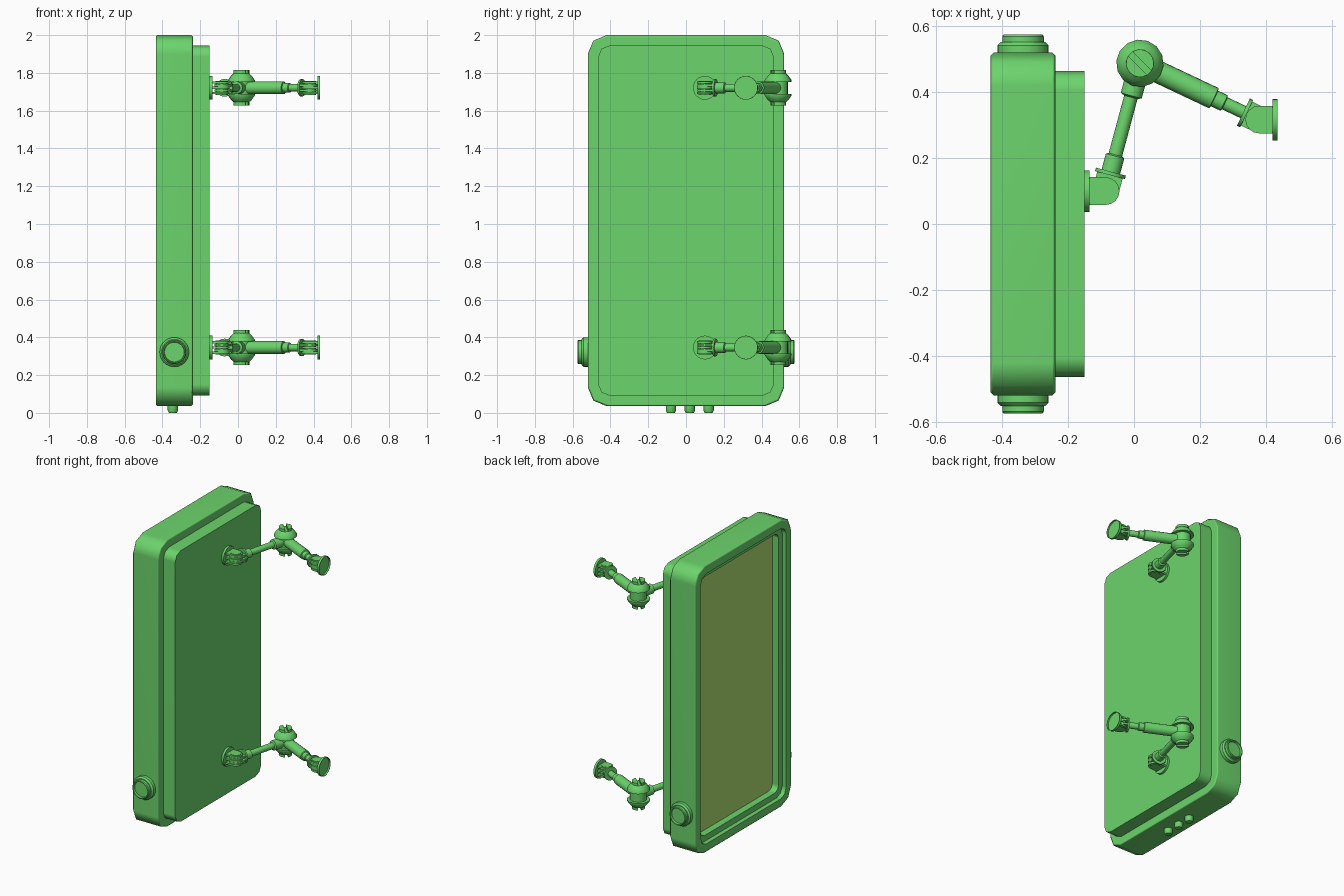
import bpy, bmesh
from math import radians, sin, cos, pi, asin
from mathutils import Vector

cube = bpy.data.objects.get("Cube")
if cube:
    bpy.data.objects.remove(cube, do_unlink=True)


def material(name, color):
    m = bpy.data.materials.new(name)
    m.use_nodes = True
    m.diffuse_color = color
    m.node_tree.nodes["Principled BSDF"].inputs["Base Color"].default_value = color
    return m


GREEN = material("green casing", (0.15, 0.66, 0.15, 1))
OLIVE = material("olive screen", (0.44, 0.76, 0.17, 1))
ARM_HEIGHTS = (0.346, 1.721)


def finish(name, bm, heights=(0,), angle=35):
    """Turn a bmesh into one object per height, sharing the mesh."""
    bmesh.ops.recalc_face_normals(bm, faces=bm.faces)
    for f in bm.faces:
        f.smooth = True
    me = bpy.data.meshes.new(name)
    bm.to_mesh(me)
    bm.free()
    me.set_sharp_from_angle(angle=radians(angle))
    me.materials.append(GREEN)
    me.materials.append(OLIVE)
    for i, h in enumerate(heights):
        tag = name if len(heights) == 1 else ("lower_", "upper_")[i] + name
        ob = bpy.data.objects.new(tag, me)
        ob.location.z = h
        bpy.context.collection.objects.link(ob)
    return ob


def skin(bm, rings):
    """Bridge matching rings of points and cap both ends; return the last cap."""
    loops = [[bm.verts.new(p) for p in ring] for ring in rings]
    for a, b in zip(loops, loops[1:]):
        for i in range(len(a)):
            j = (i + 1) % len(a)
            bm.faces.new((a[i], a[j], b[j], b[i]))
    bm.faces.new(loops[0])
    return bm.faces.new(loops[-1])


def rounded_ring(x, inset, radius):
    """Rounded rectangle across y and z, two segments per corner."""
    hy, hz = 0.52 - inset - radius, 0.982 - inset - radius
    pts = []
    for k, (sy, sz) in enumerate(((1, 1), (-1, 1), (-1, -1), (1, -1))):
        for s in range(3):
            a = (k + s / 2) * pi / 2
            pts.append((x, sy * hy + radius * cos(a), 1.018 + sz * hz + radius * sin(a)))
    return pts


def lathe(name, profile, origin, axis, sides=20, heights=(0,)):
    """Revolve (radius, distance) steps around an axis."""
    axis = Vector(axis).normalized()
    u = axis.orthogonal().normalized()
    v = axis.cross(u)
    bm = bmesh.new()
    skin(bm, [[Vector(origin) + axis * d + (u * cos(t) + v * sin(t)) * r
               for t in (2 * pi * i / sides for i in range(sides))]
              for r, d in profile])
    return finish(name, bm, heights)


def prisms(name, outline, spans, heights):
    """Extrude a flat outline over several z spans."""
    bm = bmesh.new()
    for z0, z1 in spans:
        skin(bm, [[(x, y, z) for x, y in outline] for z in (z0, z1)])
    return finish(name, bm, heights)


def tab_outline(pivot, base, w):
    """Strap with a round end at the pivot and a square end at the base."""
    d = (pivot - base).normalized()
    n = Vector((-d.y, d.x))
    arc = [pivot + (n * cos(t) + d * sin(t)) * w
           for t in (pi * i / 8 for i in range(9))]
    return [base + n * w] + arc + [base - n * w]


# Casing with stepped recess and screen
bm = bmesh.new()
steps = ((-0.239, 0.008, 0.1), (-0.247, 0, 0.1), (-0.427, 0, 0.1),
         (-0.435, 0.008, 0.1), (-0.435, 0.058, 0.06), (-0.405, 0.058, 0.06),
         (-0.405, 0.098, 0.04), (-0.358, 0.098, 0.04))
screen = skin(bm, [rounded_ring(*s) for s in steps])
screen.material_index = 1
casing = finish("casing", bm, angle=55)

# Back plate
bm = bmesh.new()
skin(bm, [rounded_ring(x, 0.055, 0.06) for x in (-0.25, -0.15)])
back_plate = finish("back_plate", bm, angle=55)
for ob in (casing, back_plate):
    ob.modifiers.new("even shading", "WEIGHTED_NORMAL").keep_sharp = True

# Round side knobs with dished centres
knob = ((0.078, -0.01), (0.078, 0.022), (0.068, 0.032), (0.063, 0.032),
        (0.063, 0.05), (0.059, 0.055), (0.054, 0.055), (0.052, 0.04))
for name, s in (("front_knob", -1), ("rear_knob", 1)):
    lathe(name, knob, (-0.337, s * 0.52, 0.322), (0, s, 0), 24)

# Bottom pins
for i in range(3):
    lathe(f"bottom_pin_{i + 1}", ((0.027, -0.01), (0.027, 0.024), (0.021, 0.036)),
          (-0.345, -0.08 + 0.1 * i, 0.036), (0, 0, -1), 16)

# Folding arms: pivots in plan
wall, elbow, tip = Vector((-0.086, 0.1)), Vector((0.018, 0.488)), Vector((0.38, 0.317))
near, far = (elbow - wall).normalized(), (elbow - tip).normalized()

lathe("wall_disc", ((0.063, 0), (0.063, 0.015)), (-0.15, wall.y, 0), (1, 0, 0), 24, ARM_HEIGHTS)
# The end disc is a shallow cup with a thin lip
lathe("end_disc", ((0.063, 0), (0.063, 0.015), (0.06, 0.015), (0.06, 0.004)),
      (0.42, tip.y, 0), (1, 0, 0), 24, ARM_HEIGHTS)

lathe("inner_rod", ((0.047, 0.05), (0.047, 0.061), (0.029, 0.061), (0.029, 0.11),
                    (0.021, 0.114), (0.021, 0.295), (0.033, 0.3), (0.033, 0.39)),
      wall.to_3d(), near.to_3d(), 16, ARM_HEIGHTS)
lathe("outer_rod", ((0.046, 0.042), (0.046, 0.053), (0.02, 0.053), (0.02, 0.115),
                    (0.026, 0.118), (0.026, 0.15), (0.034, 0.152), (0.034, 0.38)),
      tip.to_3d(), far.to_3d(), 16, ARM_HEIGHTS)

# Interleaved hinge straps and pivot bolts
outer_spans = [(z - 0.006, z + 0.006) for z in (-0.028, 0, 0.028)]
inner_spans = [(z - 0.006, z + 0.006) for z in (-0.014, 0.014)]
for name, pivot, d, disc_x in (("wall", wall, near, -0.137), ("end", tip, far, 0.422)):
    prisms(name + "_disc_straps", tab_outline(pivot, Vector((disc_x, pivot.y)), 0.042),
           outer_spans, ARM_HEIGHTS)
    prisms(name + "_rod_straps", tab_outline(pivot, pivot + d * 0.052, 0.04),
           inner_spans, ARM_HEIGHTS)
    lathe(name + "_bolt", ((0.034, -0.037), (0.034, 0.037)), pivot.to_3d(),
          (0, 0, 1), 8, ARM_HEIGHTS)

# Elbow: two domed covers around a narrower hub
half = [(0.042, 0.076), (0.055, 0.064), (0.072, 0.04), (0.072, 0.032), (0.052, 0.032)]
lathe("elbow", half + [(r, -d) for r, d in reversed(half)], elbow.to_3d(),
      (0, 0, 1), 14, ARM_HEIGHTS)

# Slotted elbow caps, made of two half discs
r, gap = 0.042, 0.009
a0 = asin(gap / r)
for side, turn in (("left", pi / 4), ("right", pi / 4 + pi)):
    arc = [a0 + (pi - 2 * a0) * i / 8 - pi / 2 + turn for i in range(9)]
    prisms(f"elbow_cap_{side}", [(elbow.x + r * cos(t), elbow.y + r * sin(t)) for t in arc],
           ((0.07, 0.093), (-0.093, -0.07)), ARM_HEIGHTS)
